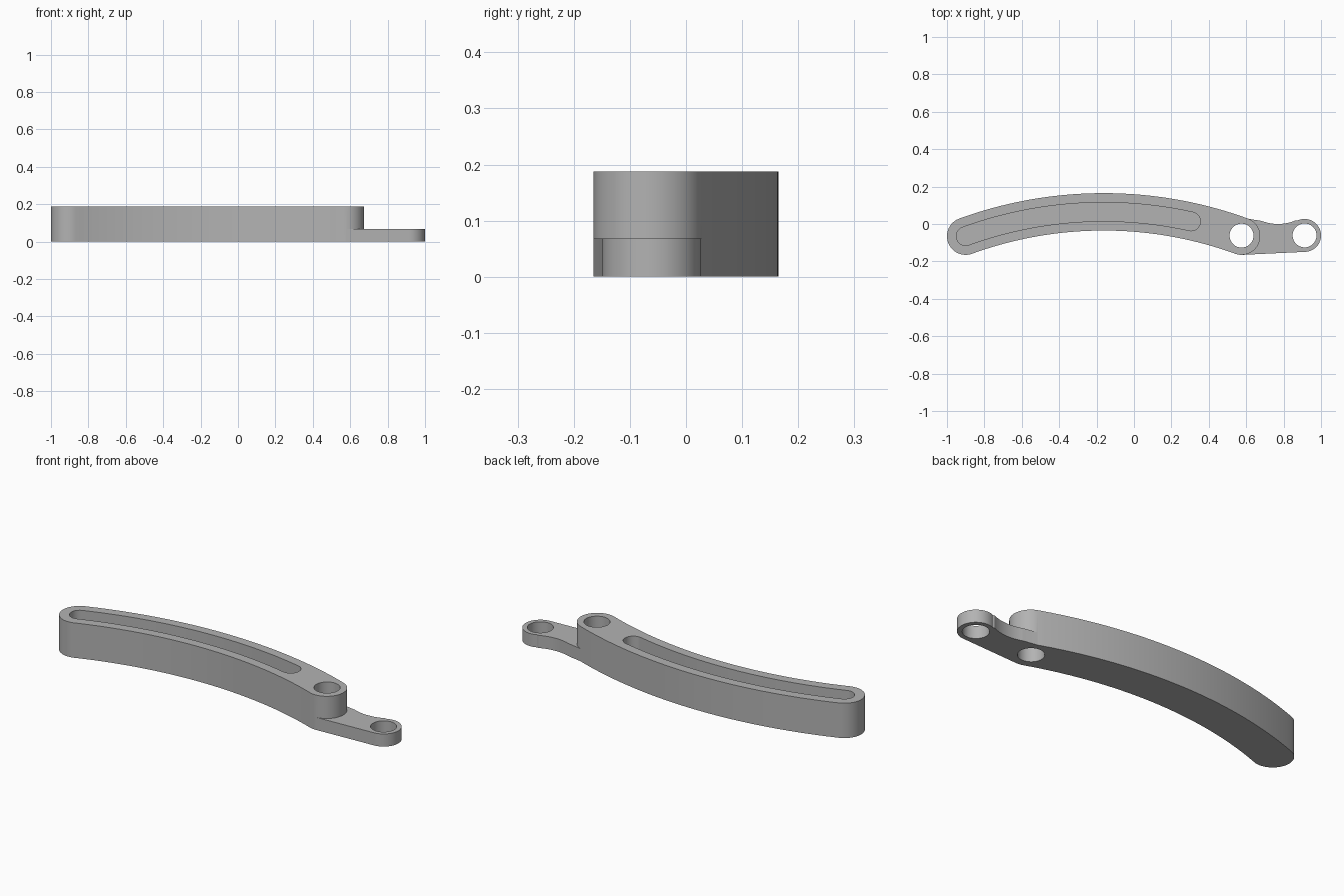
import bpy, bmesh
from math import sin, cos, asin, radians

default = bpy.data.objects.get("Cube")
if default:
    bpy.data.objects.remove(default, do_unlink=True)

# Main dimensions
HEIGHT, TAB_HEIGHT, SLOT_FLOOR = 0.188, 0.068, 0.065
HALF_WIDTH, SLOT_RADIUS, HOLE_RADIUS = 0.1, 0.05, 0.064
LEFT_X, PIVOT_X, SLOT_END_X = -0.9, 0.575, 0.305
END_Y, TIP, TIP_RADIUS = -0.065, (0.912, -0.061), 0.088
MID_X = (LEFT_X + PIVOT_X) / 2
HALF_CHORD, SAG = (PIVOT_X - LEFT_X) / 2, 0.13
BEND = (HALF_CHORD ** 2 + SAG ** 2) / (2 * SAG)
BEND_Y = END_Y + SAG - BEND

grey = bpy.data.materials.new("plain grey")
grey.use_nodes = True
colour = (0.45, 0.45, 0.45, 1)
grey.diffuse_color = colour
grey.node_tree.nodes["Principled BSDF"].inputs["Base Color"].default_value = colour


def arc(cx, cy, r, start, end, steps):
    """Points on a circle, angles in degrees."""
    angles = [radians(start + (end - start) * i / steps) for i in range(steps + 1)]
    return [(cx + r * cos(a), cy + r * sin(a)) for a in angles]


def curved_slot(x0, x1, r):
    """Outline of a rounded strip that follows the bend of the bar."""
    a0, a1 = (90 - asin((x - MID_X) / BEND) * 180 / 3.14159265 for x in (x0, x1))

    def cap(a, start):
        cx = MID_X + BEND * cos(radians(a))
        cy = BEND_Y + BEND * sin(radians(a))
        return arc(cx, cy, r, start, start + 180, 24)[1:-1]

    return (arc(MID_X, BEND_Y, BEND + r, a1, a0, 48) + cap(a0, a0)
            + arc(MID_X, BEND_Y, BEND - r, a0, a1, 48) + cap(a1, a1 + 180))


def prism(name, outline, z0, z1):
    """Extrude a flat outline upwards into a closed solid."""
    bm = bmesh.new()
    face = bm.faces.new([bm.verts.new((x, y, z0)) for x, y in outline])
    top = bmesh.ops.extrude_face_region(bm, geom=[face])["geom"]
    bmesh.ops.translate(bm, vec=(0, 0, z1 - z0),
                        verts=[v for v in top if isinstance(v, bmesh.types.BMVert)])
    bmesh.ops.recalc_face_normals(bm, faces=bm.faces)
    mesh = bpy.data.meshes.new(name)
    bm.to_mesh(mesh)
    bm.free()
    mesh.materials.append(grey)
    obj = bpy.data.objects.new(name, mesh)
    bpy.context.collection.objects.link(obj)
    return obj


def combine(target, other, operation):
    """Apply a boolean and remove the helper solid."""
    mod = target.modifiers.new(operation.lower(), "BOOLEAN")
    mod.operation, mod.solver, mod.object = operation, "EXACT", other
    bpy.context.view_layer.objects.active = target
    bpy.ops.object.modifier_apply(modifier=mod.name)
    bpy.data.objects.remove(other, do_unlink=True)


# Curved bar
arm = prism("curved_arm", curved_slot(LEFT_X, PIVOT_X, HALF_WIDTH), 0, HEIGHT)

# Thin end tab: straight lower edge, round tip, concave upper edge
tab_outline = ([(0.55, -0.03)] + arc(PIVOT_X, END_Y, HALF_WIDTH, -88, -88, 1)[:1]
               + arc(*TIP, TIP_RADIUS, -88, 115, 32)
               + arc(0.77, 0.235, 0.235, 294, 249, 16) + [(0.605, 0.029)])
combine(arm, prism("end_tab", tab_outline, 0, TAB_HEIGHT), "UNION")

# Blind slot along the bar
slot = prism("slot_cutter", curved_slot(LEFT_X, SLOT_END_X, SLOT_RADIUS), SLOT_FLOOR, HEIGHT + 0.1)
combine(arm, slot, "DIFFERENCE")

# Through holes in the pivot and the tab
for centre in ((PIVOT_X, END_Y + 0.003), TIP):
    hole = prism("hole_cutter", arc(*centre, HOLE_RADIUS, 0, 360, 48)[:-1], -0.1, HEIGHT + 0.1)
    combine(arm, hole, "DIFFERENCE")

# Smooth round walls with crisp rims
bpy.ops.object.select_all(action="DESELECT")
arm.select_set(True)
bpy.context.view_layer.objects.active = arm
bpy.ops.object.shade_smooth_by_angle(angle=radians(30))
